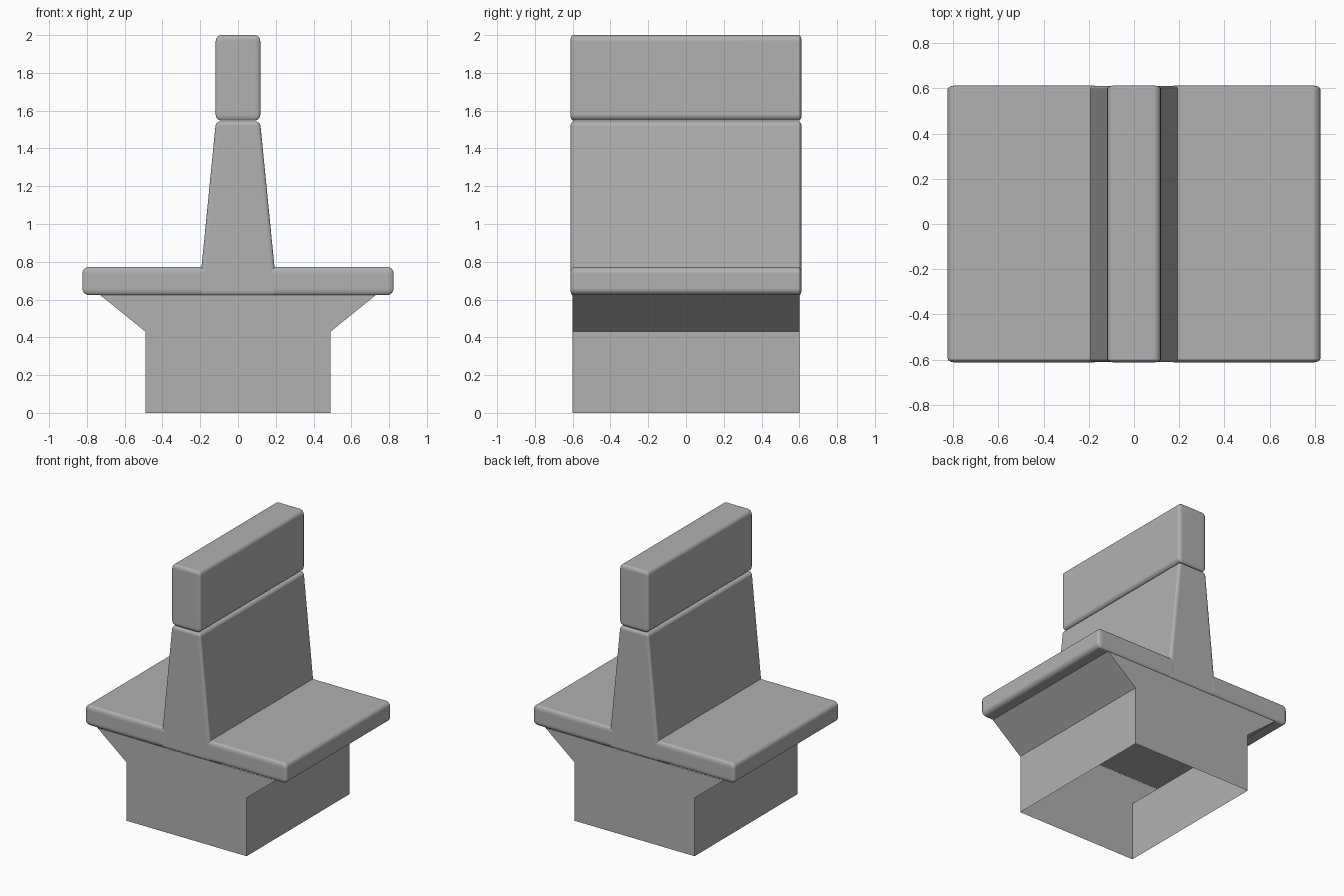
import bpy, bmesh, math

if "Cube" in bpy.data.objects:
    bpy.data.objects.remove(bpy.data.objects["Cube"])

# Mid-grey finish shared by every part
grey = bpy.data.materials.new("mid_grey")
grey.diffuse_color = (0.44, 0.44, 0.44, 1.0)
grey.use_nodes = True
grey.node_tree.nodes["Principled BSDF"].inputs["Base Color"].default_value = grey.diffuse_color


def prism(name, profile, half_y, bevel=0.0, squash=1.0, caps=True):
    """Extrude an (x, z) profile along y; optional rounding, flattened along y."""
    bm = bmesh.new()
    front = [bm.verts.new((x, -half_y / squash, z)) for x, z in profile]
    back = [bm.verts.new((x, half_y / squash, z)) for x, z in profile]
    bm.faces.new(front)
    bm.faces.new(back[::-1])
    n = len(profile)
    for i in range(n):
        j = (i + 1) % n
        # open shells skip the level faces at top and bottom
        if caps or profile[i][1] != profile[j][1]:
            bm.faces.new((front[i], back[i], back[j], front[j]))
    bmesh.ops.recalc_face_normals(bm, faces=bm.faces[:])
    if bevel:
        bmesh.ops.bevel(bm, geom=bm.edges[:], offset=bevel, segments=8,
                        profile=0.5, affect='EDGES', clamp_overlap=True)
    for v in bm.verts:
        v.co.y *= squash
    bmesh.ops.recalc_face_normals(bm, faces=bm.faces[:])
    mesh = bpy.data.meshes.new(name)
    bm.to_mesh(mesh)
    bm.free()
    mesh.materials.append(grey)
    obj = bpy.data.objects.new(name, mesh)
    bpy.context.collection.objects.link(obj)
    if bevel:
        bpy.ops.object.select_all(action='DESELECT')
        obj.select_set(True)
        bpy.context.view_layer.objects.active = obj
        bpy.ops.object.shade_smooth_by_angle(angle=math.radians(60))
        mod = obj.modifiers.new("weighted", 'WEIGHTED_NORMAL')
        mod.keep_sharp = True
    return obj


# Hollow plinth, flaring out under the seats
prism("base", [(-0.49, 0), (0.49, 0), (0.49, 0.43), (0.73, 0.624),
               (-0.73, 0.624), (-0.49, 0.43)], 0.60, caps=False)

# Seat cushions on both sides
for side, name in ((-1, "seat_left"), (1, "seat_right")):
    prism(name, [(side * 0.15, 0.624), (side * 0.824, 0.624),
                 (side * 0.824, 0.772), (side * 0.15, 0.772)],
          0.612, bevel=0.035, squash=0.5)

# Shared tapered backrest
prism("backrest", [(-0.208, 0.622), (0.208, 0.622),
                   (0.117, 1.543), (-0.117, 1.543)],
      0.611, bevel=0.025, squash=0.6)

# Headrest block
prism("headrest", [(-0.118, 1.547), (0.118, 1.547),
                   (0.118, 2.0), (-0.118, 2.0)],
      0.612, bevel=0.032, squash=0.5)
